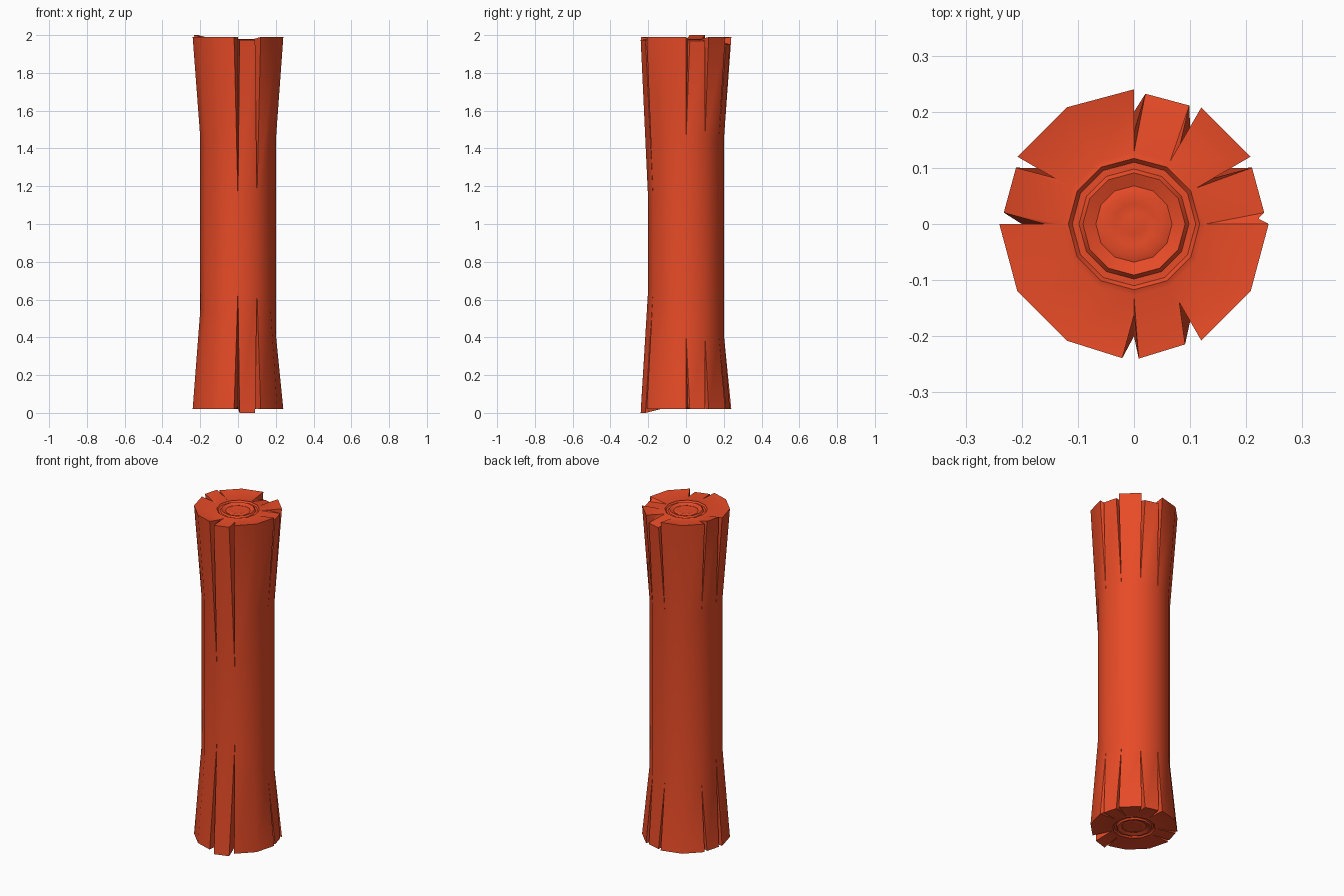
import bpy, bmesh, math
from mathutils import Vector

if "Cube" in bpy.data.objects:
    bpy.data.objects.remove(bpy.data.objects["Cube"])

# Split corners: corner angle -> (lip angles and crack-root radius)
CRACKS = {-90: (-95, -88, 0.162), -60: (-67, -60, 0.162), 0: (0, 5, 0.222),
          30: (25.5, 30, 0.164), 60: (60, 65, 0.166), 90: (85, 90, 0.165),
          150: (150, 154.5, 0.165), 180: (175, 180, 0.16)}
# Rim heights of the loose panels, by middle angle: (top, bottom)
PANELS = {-75: (1.975, 0.0), 15: (1.97, 0.02), 75: (1.95, 0.02), 165: (2.0, 0.02)}


def rim(angle):
    for mid, z in PANELS.items():
        if abs(angle - mid) < 14.7:
            return z
    return (1.99, 0.02)


def polar(r, deg, z):
    a = math.radians(deg)
    return Vector((r * math.cos(a), r * math.sin(a), z))


# Vertical columns round the log: (corner, angle, rim radius, rim z top, rim z bottom)
columns = []
for corner in range(-150, 181, 30):
    if corner in CRACKS:
        a, b, root = CRACKS[corner]
        for ang in (a, b):
            r = 0.24 if ang == corner or corner == -90 else 0.233
            columns.append((corner, ang, r, *rim(ang)))
        columns.insert(-1, (corner, (a + b) / 2 if corner == 0 else corner, root, 1.978, 0.03))
    else:
        columns.append((corner, corner, 0.24, 1.99, 0.02))


def flare_start(corner):
    # the front splits run further along the log
    if corner in (-90, -60):
        return 1.12, 0.66
    if corner in (180, -150, -120, -30):
        return 1.46, 0.54
    return 1.44, 0.42


# Growth rings on the cut ends: (radius, depth below the end)
RINGS = [(0.128, 0.026), (0.117, 0.022), (0.110, 0.030), (0.098, 0.030),
         (0.091, 0.021), (0.068, 0.030), (0.052, 0.024), (0.036, 0.029), (0.018, 0.026)]

bm = bmesh.new()
grid = []
for corner, ang, r, zt, zb in columns:
    st, sb = flare_start(corner)
    pts = [polar(q, corner, d) for q, d in reversed(RINGS)]
    pts += [polar(r, ang, zb), polar(0.2, corner, sb), polar(0.2, corner, st), polar(r, ang, zt)]
    pts += [polar(q, corner, 2 - d) for q, d in RINGS]
    grid.append([bm.verts.new(p) for p in pts])

# Skin between neighbouring columns, then the two centres
n = len(grid)
for i in range(n):
    a, b = grid[i], grid[(i + 1) % n]
    for k in range(len(a) - 1):
        bm.faces.new((a[k], b[k], b[k + 1], a[k + 1]))
for k, z in ((0, 0.026), (-1, 1.974)):
    centre = bm.verts.new((0, 0, z))
    for i in range(n):
        bm.faces.new((grid[i][k], grid[(i + 1) % n][k], centre))
bmesh.ops.remove_doubles(bm, verts=bm.verts, dist=0.0005)
bmesh.ops.recalc_face_normals(bm, faces=bm.faces)

mesh = bpy.data.meshes.new("log")
bm.to_mesh(mesh)
bm.free()
log = bpy.data.objects.new("log", mesh)
bpy.context.collection.objects.link(log)

# Single red-orange colour
mat = bpy.data.materials.new("red_orange_wood")
mat.diffuse_color = (0.8, 0.07, 0.02, 1)
mat.use_nodes = True
mat.node_tree.nodes["Principled BSDF"].inputs["Base Color"].default_value = mat.diffuse_color
mesh.materials.append(mat)

bpy.context.view_layer.objects.active = log
log.select_set(True)
bpy.ops.object.shade_smooth_by_angle(angle=math.radians(40))
